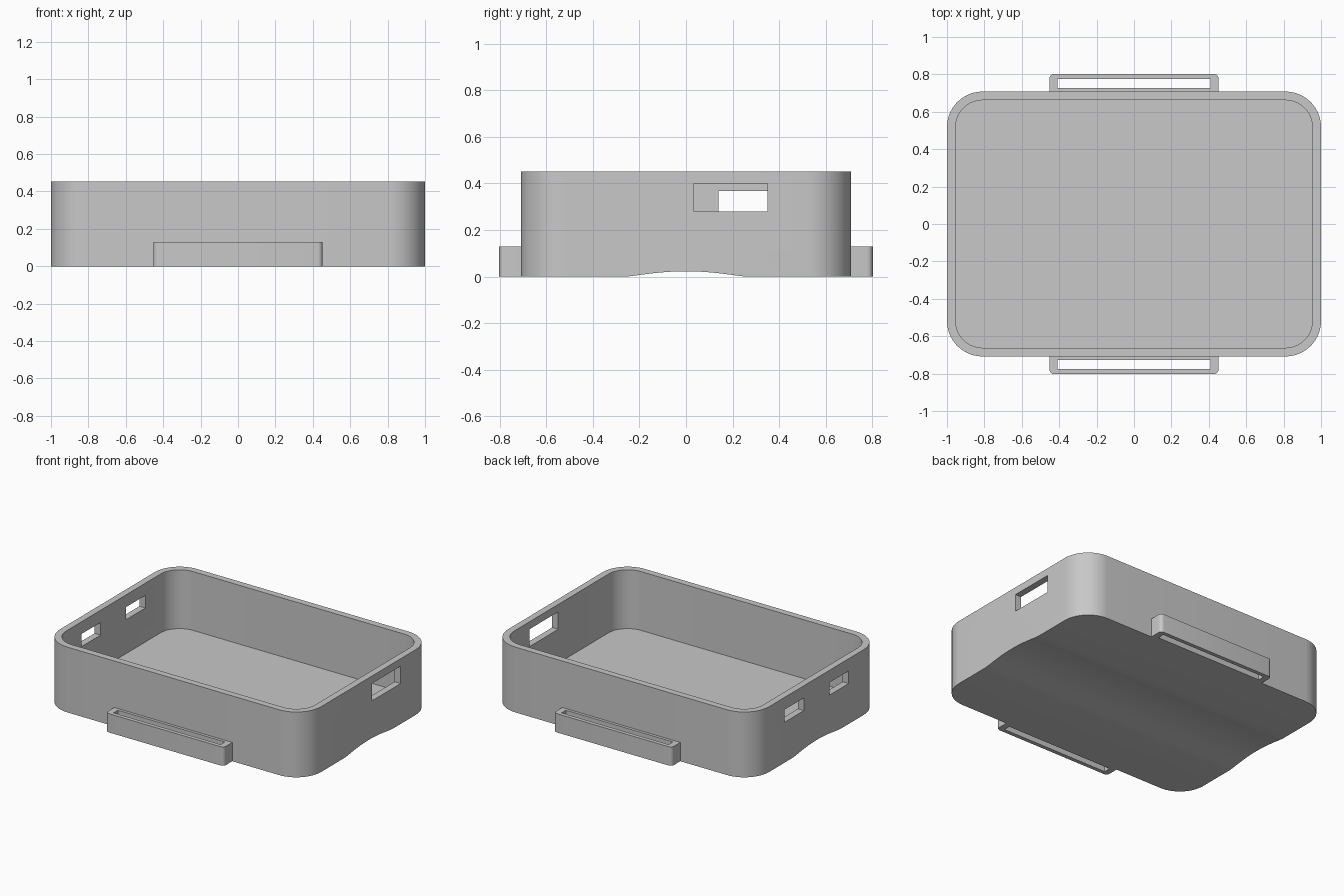
import bpy, bmesh, math

cube = bpy.data.objects.get("Cube")
if cube:
    bpy.data.objects.remove(cube, do_unlink=True)

grey = bpy.data.materials.new("plain grey")
grey.use_nodes = True
grey.diffuse_color = (0.58, 0.58, 0.58, 1)
grey.node_tree.nodes["Principled BSDF"].inputs["Base Color"].default_value = (0.58, 0.58, 0.58, 1)


def prism(name, outline, direction):
    """Sweep a closed 3D outline along a direction."""
    bm = bmesh.new()
    face = bm.faces.new([bm.verts.new(p) for p in outline])
    swept = bmesh.ops.extrude_face_region(bm, geom=[face])["geom"]
    verts = [v for v in swept if isinstance(v, bmesh.types.BMVert)]
    bmesh.ops.translate(bm, verts=verts, vec=direction)
    bmesh.ops.recalc_face_normals(bm, faces=bm.faces)
    mesh = bpy.data.meshes.new(name)
    bm.to_mesh(mesh)
    bm.free()
    mesh.materials.append(grey)
    obj = bpy.data.objects.new(name, mesh)
    bpy.context.collection.objects.link(obj)
    return obj


def rounded_block(name, half_x, half_y, radius, z0, z1, y_mid=0.0, steps=14):
    outline = []
    for i, (sx, sy) in enumerate([(1, 1), (-1, 1), (-1, -1), (1, -1)]):
        for k in range(steps + 1):
            a = math.pi / 2 * (i + k / steps)
            outline.append((sx * (half_x - radius) + radius * math.cos(a),
                            y_mid + sy * (half_y - radius) + radius * math.sin(a), z0))
    return prism(name, outline, (0, 0, z1 - z0))


def box(name, x0, x1, y0, y1, z0, z1):
    return prism(name, [(x0, y0, z0), (x1, y0, z0), (x1, y1, z0), (x0, y1, z0)], (0, 0, z1 - z0))


def activate(obj):
    bpy.ops.object.select_all(action='DESELECT')
    obj.select_set(True)
    bpy.context.view_layer.objects.active = obj


def combine(obj, tool, operation='DIFFERENCE'):
    mod = obj.modifiers.new("combine", 'BOOLEAN')
    mod.operation = operation
    mod.solver = 'EXACT'
    mod.object = tool
    activate(obj)
    bpy.ops.object.modifier_apply(modifier=mod.name)
    bpy.data.objects.remove(tool, do_unlink=True)


def smooth(obj):
    activate(obj)
    bpy.ops.object.shade_smooth_by_angle(angle=math.radians(30))


# Open tray with rounded corners
HALF_Y, WALL, HEIGHT = 0.708, 0.046, 0.452
tray = rounded_block("tray", 1.0, HALF_Y, 0.19, 0, HEIGHT)
combine(tray, rounded_block("cavity_cutter", 1 - WALL, HALF_Y - WALL, 0.145, 0.045, 1))

# Shallow arched channel across the underside
arch = [(-1.2, -0.26, -0.1)]
for i in range(25):
    t = -1 + i / 12
    arch.append((-1.2, 0.26 * t, 0.023 * max(0, 1 - t * t) ** 1.3))
arch.append((-1.2, 0.26, -0.1))
combine(tray, prism("channel_cutter", arch, (2.4, 0, 0)))

# One large opening on the left wall, two small ones on the right wall
combine(tray, box("large_opening", 0.8, 1.2, 0.035, 0.35, 0.28, 0.40))
for side in (-1, 1):
    mid = side * 0.245
    combine(tray, box("small_opening", -1.2, -0.8, mid - 0.105, mid + 0.105, 0.28, 0.367))
smooth(tray)

# Slotted strap loops at the front and back
for name, side in (("front_strap_loop", -1), ("back_strap_loop", 1)):
    loop = rounded_block(name, 0.452, 0.07, 0.025, 0, 0.13, side * 0.732, 6)
    # Trim the loop where it meets the tray wall
    trim = sorted((side * 0.5, side * (HALF_Y - 0.001)))
    combine(loop, box("wall_trim", -0.6, 0.6, trim[0], trim[1], -0.1, 0.3))
    slot = sorted((side * 0.728, side * 0.775))
    combine(loop, box("slot_cutter", -0.41, 0.41, slot[0], slot[1], -0.1, 0.3))
    smooth(loop)
